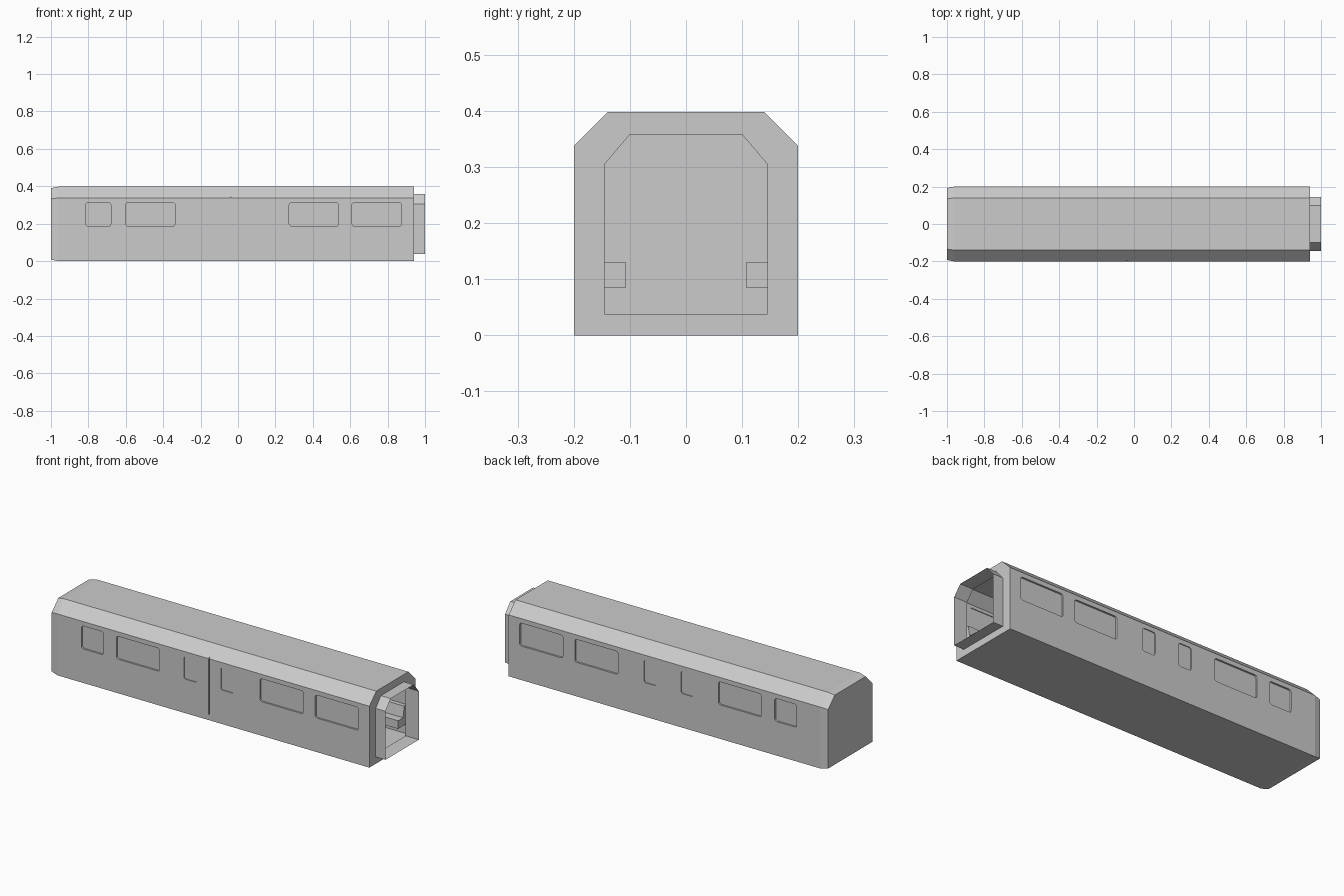
import bpy, bmesh, math

if "Cube" in bpy.data.objects:
    bpy.data.objects.remove(bpy.data.objects["Cube"])

BODY = [(-.2, 0), (.2, 0), (.2, .338), (.14, .398), (-.14, .398), (-.2, .338)]
ROOM = [(-.182, .03), (.182, .03), (.182, .33), (.132, .38), (-.132, .38), (-.182, .33)]
GANGWAY = [(-.145, .038), (.145, .038), (.145, .305), (.1, .358), (-.1, .358), (-.145, .305)]


def loft(name, sections, caps=True):
    """Bridge equal-length rings of 3D points."""
    bm = bmesh.new()
    rings = [[bm.verts.new(p) for p in s] for s in sections]
    n = len(rings[0])
    for a, b in zip(rings, rings[1:]):
        for i in range(n):
            j = (i + 1) % n
            bm.faces.new((a[i], a[j], b[j], b[i]))
    if caps:
        bm.faces.new(rings[0])
        bm.faces.new(rings[-1])
    bmesh.ops.recalc_face_normals(bm, faces=bm.faces)
    me = bpy.data.meshes.new(name)
    bm.to_mesh(me)
    bm.free()
    ob = bpy.data.objects.new(name, me)
    bpy.context.collection.objects.link(ob)
    return ob


def ring(profile, x, s=1.0):
    return [(x, y * s, .199 + (z - .199) * s) for y, z in profile]


def rounded_plate(name, x0, x1, z0, z1, y0, y1, r=.012):
    pts = []
    for cx, cz, a0 in ((x1 - r, z1 - r, 0), (x0 + r, z1 - r, 90),
                       (x0 + r, z0 + r, 180), (x1 - r, z0 + r, 270)):
        for k in range(4):
            a = math.radians(a0 + 30 * k)
            pts.append((cx + r * math.cos(a), cz + r * math.sin(a)))
    return loft(name, [[(x, y, z) for x, z in pts] for y in (y0, y1)])


def cut(target, cutter):
    cutter.hide_render = True
    m = target.modifiers.new("cut", 'BOOLEAN')
    m.operation, m.solver, m.object = 'DIFFERENCE', 'EXACT', cutter
    bpy.context.view_layer.objects.active = target
    bpy.ops.object.modifier_apply(modifier=m.name)
    bpy.data.objects.remove(cutter)


# Hollow car body with a tapered closed end
body = loft("car_body", [ring(BODY, -1, .96), ring(BODY, -.96), ring(BODY, .94)])
cut(body, loft("room_cutter", [ring(ROOM, -.97), ring(ROOM, .92)]))
cut(body, loft("opening_cutter", [ring(GANGWAY, .9), ring(GANGWAY, .96)]))

# Windows on both sides: (x start, x end, recess depth)
windows = [(-.813, -.68, .01), (-.60, -.337, .01), (-.19, -.11, .005),
           (.035, .115, .005), (.274, .537, .01), (.61, .873, .01)]
for x0, x1, depth in windows:
    cut(body, rounded_plate("window_cutter", x0, x1, .187, .313, -.25, .25))
    for side in (-1, 1):
        rounded_plate("window_pane", x0, x1, .187, .313,
                      side * (.2 - depth), side * (.196 - depth))

# Seam between the door leaves
cut(body, rounded_plate("seam_cutter", -.039, -.035, .03, .35, -.21, -.194, .0005))

# Open connecting passage
loft("gangway", [ring(GANGWAY, .93), ring(GANGWAY, 1)], caps=False)

# Benches with backrests along both walls, leaving the doorway clear
SEAT = [(.107, .085), (.107, .13), (.15, .13), (.16, .19), (.183, .19), (.183, .085)]
for side in (-1, 1):
    for x0, x1 in ((-.9, -.25), (.18, .9)):
        loft("bench", [[(x, side * y, z) for y, z in SEAT] for x in (x0, x1)])
